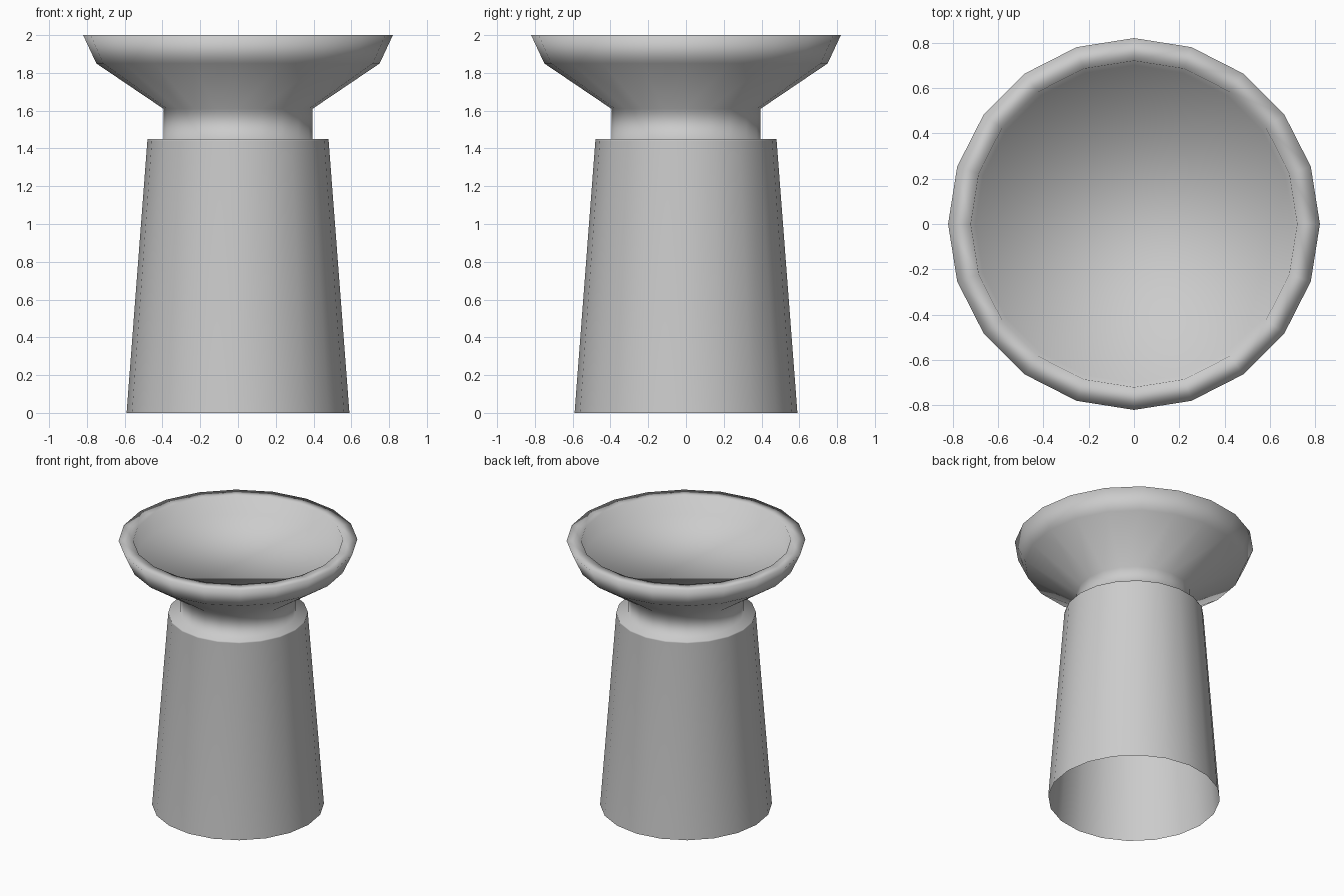
import bpy, bmesh
from math import cos, sin, tau

if "Cube" in bpy.data.objects:
    bpy.data.objects.remove(bpy.data.objects["Cube"])

SIDES = 20


def lathe(name, profile, cap_end=False):
    """Revolve (radius, z) points into a smooth shell, open at the bottom."""
    bm = bmesh.new()
    rings = [[bm.verts.new((r * cos(tau * i / SIDES), r * sin(tau * i / SIDES), z))
              for i in range(SIDES)] for r, z in profile]
    for a, b in zip(rings, rings[1:]):
        for i in range(SIDES):
            j = (i + 1) % SIDES
            bm.faces.new((a[i], a[j], b[j], b[i]))
    if cap_end:
        bm.faces.new(rings[-1])
    for f in bm.faces:
        f.smooth = True
    mesh = bpy.data.meshes.new(name)
    bm.to_mesh(mesh)
    bm.free()
    obj = bpy.data.objects.new(name, mesh)
    bpy.context.collection.objects.link(obj)
    return obj


# Tapered open base, ledge, neck, flared cup, rim and recessed dish floor
lathe("flared_pedestal", [
    (0.59, 0.0),                  # open foot
    (0.48, 1.44), (0.48, 1.45),   # top of the tapered base
    (0.395, 1.45), (0.395, 1.61), # neck
    (0.75, 1.85), (0.82, 2.0),    # flared cup
    (0.72, 2.0), (0.70, 1.87),    # rim and recess
], cap_end=True)
